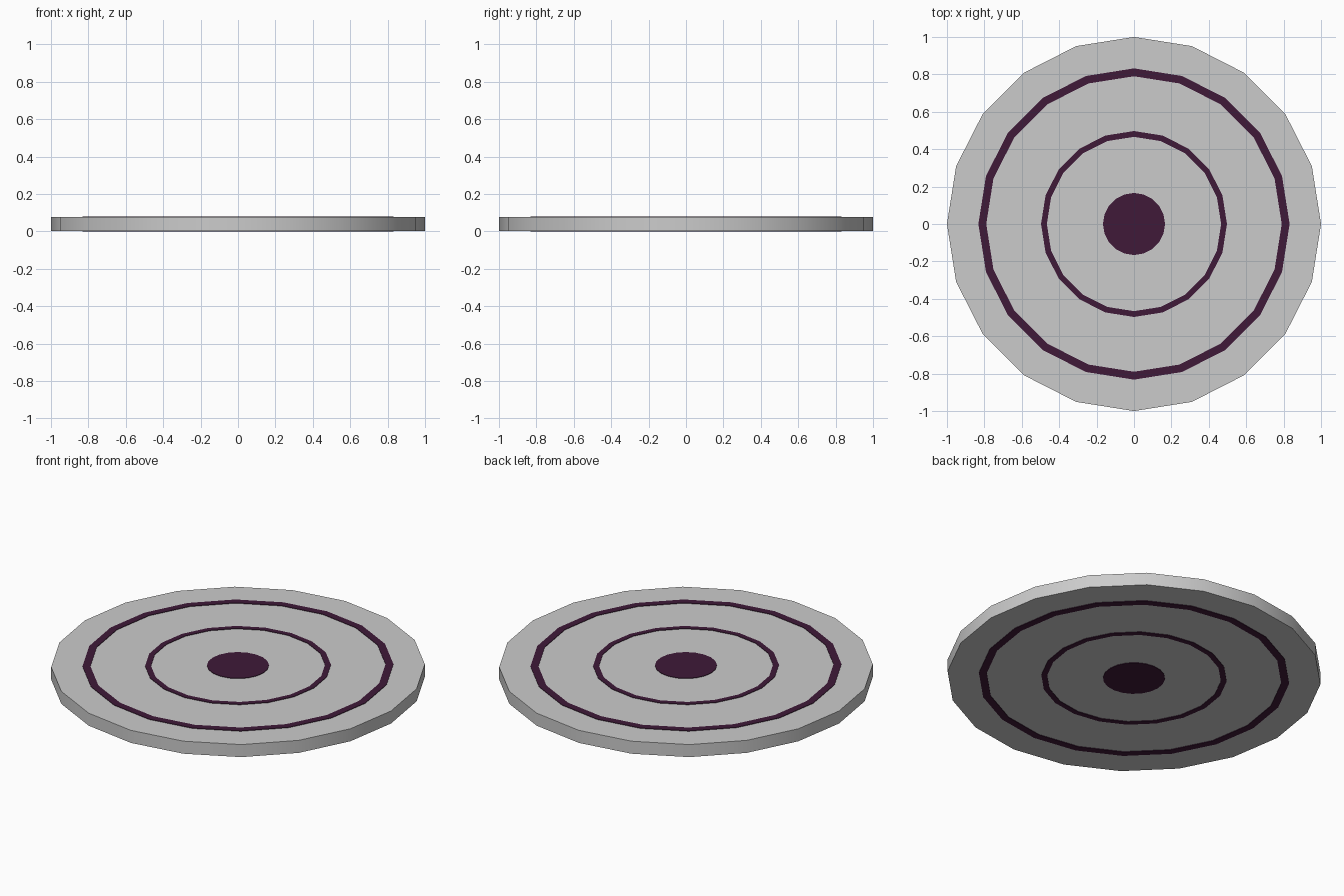
import bpy, math

if "Cube" in bpy.data.objects:
    bpy.data.objects.remove(bpy.data.objects["Cube"])

SIDES = 20
purple = bpy.data.materials.new("purple")
purple.diffuse_color = (0.05, 0.01, 0.04, 1)
purple.use_nodes = True
purple.node_tree.nodes["Principled BSDF"].inputs["Base Color"].default_value = purple.diffuse_color


def lathe(name, profile, closed, mat=None):
    """Revolve an (r, z) profile; open profiles get flat n-gon caps."""
    n = len(profile)
    verts = [(r * math.cos(a), r * math.sin(a), z)
             for r, z in profile
             for a in (2 * math.pi * i / SIDES for i in range(SIDES))]
    faces = []
    for k in range(n if closed else n - 1):
        a, b = k * SIDES, ((k + 1) % n) * SIDES
        for i in range(SIDES):
            j = (i + 1) % SIDES
            faces.append((a + i, a + j, b + j, b + i))
    if not closed:
        faces.append(tuple(reversed(range(SIDES))))
        faces.append(tuple(range((n - 1) * SIDES, n * SIDES)))
    mesh = bpy.data.meshes.new(name)
    mesh.from_pydata(verts, [], faces)
    obj = bpy.data.objects.new(name, mesh)
    bpy.context.collection.objects.link(obj)
    if mat:
        mesh.materials.append(mat)
    bpy.ops.object.select_all(action='DESELECT')
    obj.select_set(True)
    bpy.context.view_layer.objects.active = obj
    bpy.ops.object.shade_smooth_by_angle(angle=math.radians(30))
    return obj


def ring(name, inner, outer, z0, z1):
    return lathe(name, [(inner, z0), (outer, z0), (outer, z1), (inner, z1)], True, purple)


TOP, LIP = 0.08, 0.003

# Grey disc
lathe("disc_body", [(1, LIP), (1, TOP - LIP)], False)

# Purple rings and centre spot, slightly proud on both faces
ring("outer_ring", 0.79, 0.832, 0, TOP)
ring("inner_ring", 0.466, 0.497, 0, TOP)
lathe("centre_spot", [(0.166, 0), (0.166, TOP)], False, purple)
